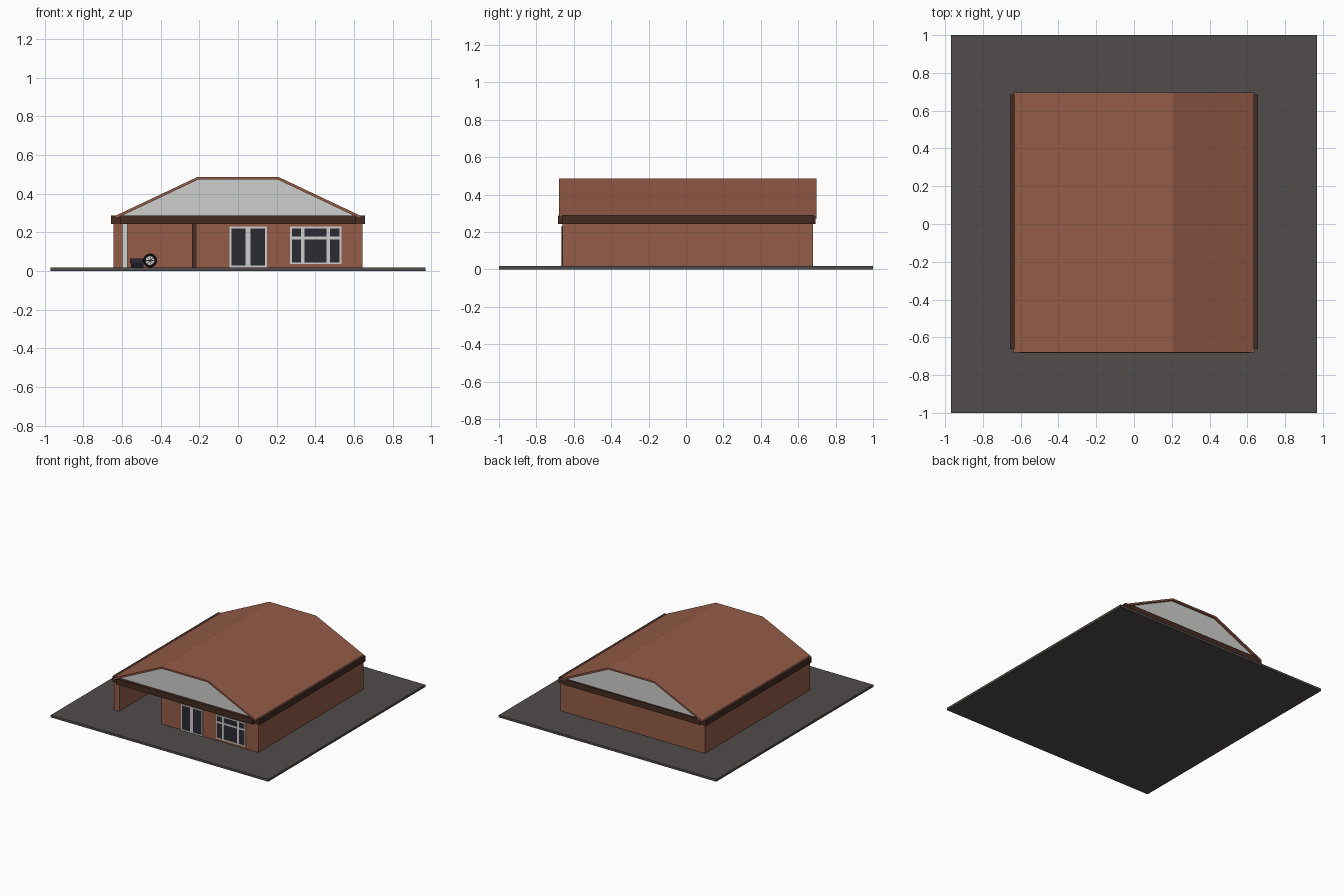
import bpy, bmesh, math
from mathutils import Matrix

if "Cube" in bpy.data.objects:
    bpy.data.objects.remove(bpy.data.objects["Cube"])


def material(name, rgb):
    m = bpy.data.materials.new(name)
    m.diffuse_color = (*rgb, 1)
    m.use_nodes = True
    m.node_tree.nodes["Principled BSDF"].inputs["Base Color"].default_value = m.diffuse_color
    return m


BRICK = material("brick red", (0.30, 0.108, 0.064))
BROWN = material("dark brown", (0.058, 0.025, 0.016))
PAVING = material("dark paving", (0.080, 0.072, 0.069))
PALE = material("pale grey", (0.62, 0.62, 0.61))
GLASS = material("dark glass", (0.024, 0.024, 0.034))
RUBBER = material("black rubber", (0.010, 0.010, 0.014))


def finish(name, bm, mat):
    bmesh.ops.recalc_face_normals(bm, faces=bm.faces)
    me = bpy.data.meshes.new(name)
    bm.to_mesh(me)
    bm.free()
    me.materials.append(mat)
    ob = bpy.data.objects.new(name, me)
    bpy.context.collection.objects.link(ob)
    return ob


def box(name, x, y, z, mat):
    """Box from (low, high) ranges."""
    bm = bmesh.new()
    mid = [(a + b) / 2 for a, b in (x, y, z)]
    size = [b - a for a, b in (x, y, z)]
    bmesh.ops.create_cube(bm, size=1, matrix=Matrix.Translation(mid) @ Matrix.Diagonal((*size, 1)))
    return finish(name, bm, mat)


def prism(name, profile, y, mat):
    """Extrude an x-z profile along y."""
    bm = bmesh.new()
    face = bm.faces.new([bm.verts.new((px, y[0], pz)) for px, pz in profile])
    new = bmesh.ops.extrude_face_region(bm, geom=[face])["geom"]
    bmesh.ops.translate(bm, vec=(0, y[1] - y[0], 0),
                        verts=[v for v in new if isinstance(v, bmesh.types.BMVert)])
    return finish(name, bm, mat)


# Ground slab
G = 0.018
box("ground_slab", (-0.97, 0.97), (-1, 1), (0, G), PAVING)

# Walls around an open carport on the left and a closed room on the right
F, B, TOP = -0.66, 0.68, 0.25
box("left_wall", (-0.645, -0.597), (F, B), (G, TOP), BRICK)
box("right_wall", (0.60, 0.645), (F, B), (G, TOP), BRICK)
box("back_wall", (-0.597, 0.60), (B - 0.045, B), (G, TOP), BRICK)
box("front_wall", (-0.218, 0.60), (F, F + 0.045), (G, TOP), BRICK)
box("carport_divider", (-0.218, -0.175), (F + 0.045, B - 0.045), (G, TOP), BRICK)
box("ceiling", (-0.61, 0.61), (F + 0.02, B - 0.02), (0.244, 0.26), PALE)

# Carport side doors, seen edge-on from the front
box("carport_pale_door", (-0.597, -0.572), (0.1, 0.35), (G, 0.244), PALE)
box("carport_brown_door", (-0.238, -0.218), (0.1, 0.3), (G, 0.244), BROWN)

# Fascia boards: front and back between the side gutters
Z = (0.243, 0.288)
box("front_fascia", (-0.61, 0.61), (-0.684, -0.64), Z, BROWN)
box("back_fascia", (-0.61, 0.61), (0.655, 0.692), Z, BROWN)
for side, s in (("left", -1), ("right", 1)):
    box(side + "_fascia", tuple(sorted((s * 0.608, s * 0.656))), (-0.662, 0.685), Z, BROWN)

# Roof shell and gable panels
outer = [(-0.638, 0.284), (-0.208, 0.487), (0.208, 0.487), (0.638, 0.284)]
inner = [(-0.632, 0.271), (-0.204, 0.474), (0.204, 0.474), (0.632, 0.271)]
prism("roof", outer + inner[::-1], (-0.679, 0.697), BRICK)
for name, y in (("front_gable", (-0.660, -0.650)), ("back_gable", (0.668, 0.678))):
    prism(name, inner, y, PALE)


# Glazing: dark plate with pale frame bars on the front wall
def glazed(name, x, z, uprights, rails):
    box(name + "_glass", x, (F - 0.003, F + 0.002), z, GLASS)
    for i, u in enumerate(uprights):
        box(f"{name}_upright_{i}", u, (F - 0.007, F), z, PALE)
    for i, r in enumerate(rails):
        box(f"{name}_rail_{i}", x, (F - 0.0065, F), r, PALE)


glazed("patio_door", (-0.043, 0.150), (G, 0.229),
       [(-0.043, -0.034), (0.040, 0.064), (0.141, 0.150)],
       [(G, 0.028), (0.220, 0.229)])
glazed("window", (0.270, 0.535), (0.035, 0.229),
       [(0.270, 0.280), (0.325, 0.343), (0.457, 0.475), (0.525, 0.535)],
       [(0.035, 0.045), (0.163, 0.178), (0.219, 0.229)])

# Parked trolley inside the carport: body, tray and spoked wheel
box("trolley_base", (-0.555, -0.490), (0.20, 0.36), (G, 0.040), RUBBER)
box("trolley_tray", (-0.560, -0.460), (0.20, 0.36), (0.042, 0.064), GLASS)
WX, WY, WZ = -0.455, 0.19, 0.054
turn = Matrix.Translation((WX, WY, WZ)) @ Matrix.Rotation(math.pi / 2, 4, 'X')
bpy.ops.mesh.primitive_torus_add(major_radius=0.029, minor_radius=0.007,
                                 major_segments=24, minor_segments=8)
tyre = bpy.context.object
tyre.name = "wheel_tyre"
tyre.data.transform(turn)
tyre.data.materials.append(RUBBER)
bpy.ops.object.shade_smooth_by_angle()
bm = bmesh.new()
bmesh.ops.create_cone(bm, cap_ends=True, segments=24, radius1=0.024, radius2=0.024,
                      depth=0.006, matrix=turn)
finish("wheel_rim", bm, PALE)
bm = bmesh.new()
for i in range(4):
    bmesh.ops.create_cube(bm, size=1, matrix=turn @ Matrix.Rotation(i * math.pi / 4, 4, 'Z')
                          @ Matrix.Diagonal((0.046, 0.003, 0.009, 1)))
finish("wheel_spokes", bm, GLASS)
